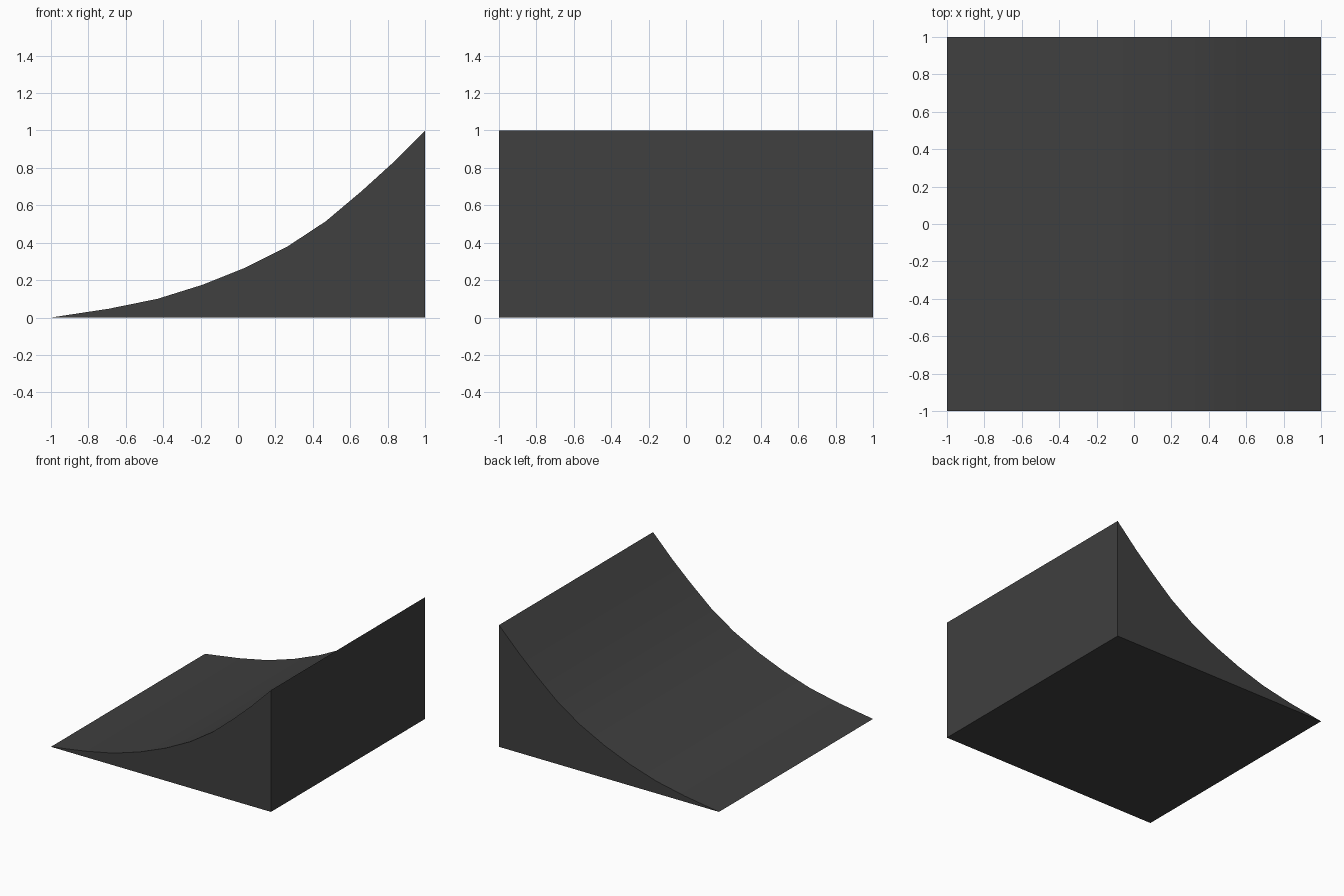
import bpy
import bmesh

if "Cube" in bpy.data.objects:
    bpy.data.objects.remove(bpy.data.objects["Cube"])

# Charcoal material for the whole ramp
charcoal = bpy.data.materials.new("charcoal")
charcoal.diffuse_color = (0.05, 0.05, 0.05, 1)
charcoal.use_nodes = True
charcoal.node_tree.nodes["Principled BSDF"].inputs["Base Color"].default_value = charcoal.diffuse_color

# Side profile (x, z): flat base, upright back, concave riding surface
curve = [(1, 1), (0.82, 0.82), (0.66, 0.675), (0.47, 0.515), (0.265, 0.38),
         (0.04, 0.267), (-0.19, 0.175), (-0.43, 0.1), (-0.69, 0.047)]
profile = [(-1, 0), (1, 0)] + curve

# Extrude the profile across the full width
bm = bmesh.new()
side = bm.faces.new([bm.verts.new((x, -1, z)) for x, z in profile])
extruded = bmesh.ops.extrude_face_region(bm, geom=[side], use_keep_orig=True)
bmesh.ops.translate(bm, vec=(0, 2, 0),
                    verts=[e for e in extruded["geom"] if isinstance(e, bmesh.types.BMVert)])
bmesh.ops.recalc_face_normals(bm, faces=bm.faces[:])

mesh = bpy.data.meshes.new("curved_ramp")
bm.to_mesh(mesh)
bm.free()
mesh.materials.append(charcoal)
ramp = bpy.data.objects.new("curved_ramp", mesh)
bpy.context.collection.objects.link(ramp)

# Smooth riding surface, sharp outer edges
bpy.context.view_layer.objects.active = ramp
ramp.select_set(True)
bpy.ops.object.shade_smooth_by_angle(angle=0.35)
# keep the thin front lip crisp
mesh.update()
for e in mesh.edges:
    a, b = (mesh.vertices[i].co for i in e.vertices)
    if a.x < -0.99 and b.x < -0.99:
        e.use_edge_sharp = True
